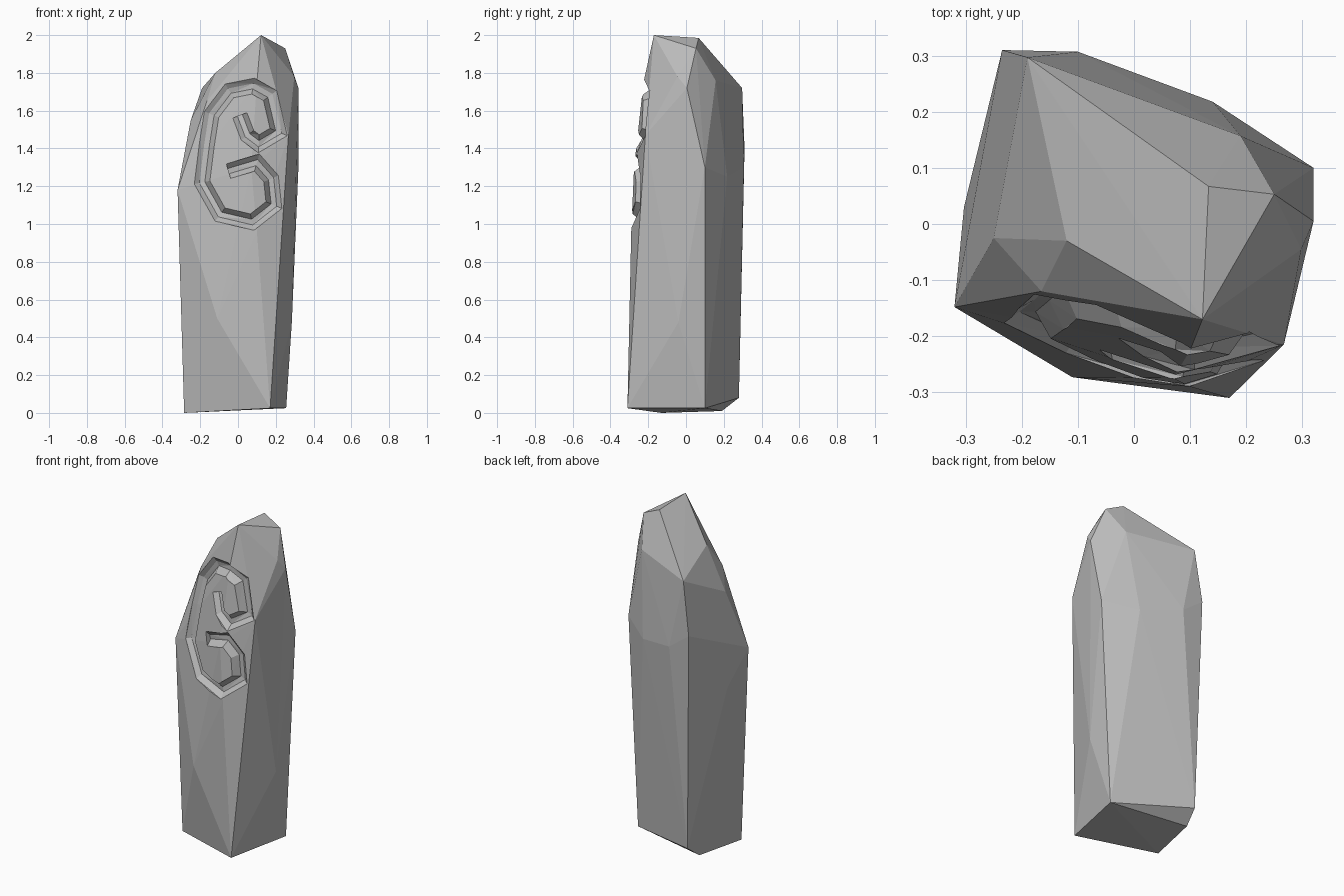
import bpy
import bmesh
from mathutils import Vector
from mathutils.bvhtree import BVHTree

cube = bpy.data.objects.get("Cube")
if cube:
    bpy.data.objects.remove(cube, do_unlink=True)

# One plain stone colour
stone_grey = bpy.data.materials.new("stone_grey")
stone_grey.use_nodes = True
colour = (0.5, 0.5, 0.5, 1)
stone_grey.diffuse_color = colour
stone_grey.node_tree.nodes["Principled BSDF"].inputs["Base Color"].default_value = colour


def make_object(name, bm):
    mesh = bpy.data.meshes.new(name)
    bm.to_mesh(mesh)
    mesh.materials.append(stone_grey)
    obj = bpy.data.objects.new(name, mesh)
    bpy.context.collection.objects.link(obj)
    return obj


# Standing stone: hull around its chipped corners
base = [(-.285, -.13, 0), (.17, -.31, .025), (.255, .10, .025),
        (-.206, .28, .08), (-.224, .19, .01)]
middle = [(-.11, -.273, .5), (.10, -.29, .96), (.285, -.04, .48),
          (-.303, .03, 1.0), (-.32, -.148, 1.18), (.267, -.215, 1.47),
          (.07, -.275, 1.3), (.32, .10, 1.3), (.14, .218, 1.25),
          (-.10, .307, 1.3), (-.235, .31, 1.4)]
crown = [(-.25, -.025, 1.55), (-.165, -.12, 1.65), (-.12, -.03, 1.8),
         (.10, -.225, 1.75), (.298, -.045, 1.78), (.32, .005, 1.72),
         (.122, -.17, 2), (.133, .067, 1.985), (.25, .053, 1.93),
         (.19, .157, 1.76), (-.19, .297, 1.72)]
bm = bmesh.new()
for corner in base + middle + crown:
    bm.verts.new(corner)
bmesh.ops.convex_hull(bm, input=bm.verts[:])
bmesh.ops.delete(bm, geom=[v for v in bm.verts if not v.link_faces], context='VERTS')
bmesh.ops.recalc_face_normals(bm, faces=bm.faces[:])
surface = BVHTree.FromBMesh(bm)
stone = make_object("standing_stone", bm)
bm.free()

# Centre line of the carved double hook, as x and z on the front
path = [Vector(p) for p in [
    (.01, 1.575), (.05, 1.47), (.11, 1.425), (.215, 1.487), (.17, 1.68),
    (.08, 1.73), (-.045, 1.705), (-.14, 1.58), (-.165, 1.42), (-.19, 1.22),
    (-.095, 1.05), (.075, 1.01), (.19, 1.10), (.175, 1.24), (.10, 1.325),
    (-.05, 1.28)]]
HALF, FLOOR, DEPTH = .04, .014, .034


def front_y(p, fallback):
    hit = surface.ray_cast(Vector((p.x, -1, p.y)), Vector((0, 1, 0)))[0]
    return hit.y if hit else fallback


def side_vector(i):
    """Mitred sideways direction of the path at point i."""
    into = (path[i] - path[i - 1]) if i else (path[1] - path[0])
    out = (path[i + 1] - path[i]) if i + 1 < len(path) else into
    n1, n2 = [Vector((-d.y, d.x)).normalized() for d in (into, out)]
    n = (n1 + n2).normalized()
    return n / n.dot(n1)


# Groove cutter: sloped walls and a narrow floor, swept along the path
bm = bmesh.new()
rings = []
for i, p in enumerate(path):
    side = side_vector(i)
    centre_y = front_y(p, -.2)
    left, right = p + side * HALF, p - side * HALF
    left_y, right_y = front_y(left, centre_y), front_y(right, centre_y)
    floor_y = centre_y + DEPTH
    profile = [(left, -.5), (left, left_y), (p + side * FLOOR, floor_y),
               (p - side * FLOOR, floor_y), (right, right_y), (right, -.5)]
    rings.append([bm.verts.new((q.x, y, q.y)) for q, y in profile])
for a, b in zip(rings, rings[1:]):
    for k in range(len(a)):
        j = (k + 1) % len(a)
        bm.faces.new((a[k], a[j], b[j], b[k]))
bm.faces.new(rings[0])
bm.faces.new(rings[-1])
bmesh.ops.triangulate(bm, faces=bm.faces[:])
bmesh.ops.recalc_face_normals(bm, faces=bm.faces[:])
cutter = make_object("groove_cutter", bm)
bm.free()
cutter.hide_render = True

# Carve the groove, then drop the cutter
carve = stone.modifiers.new("carve", 'BOOLEAN')
carve.operation = 'DIFFERENCE'
carve.solver = 'EXACT'
carve.object = cutter
bpy.context.view_layer.objects.active = stone
bpy.ops.object.modifier_apply(modifier=carve.name)
bpy.data.objects.remove(cutter, do_unlink=True)
